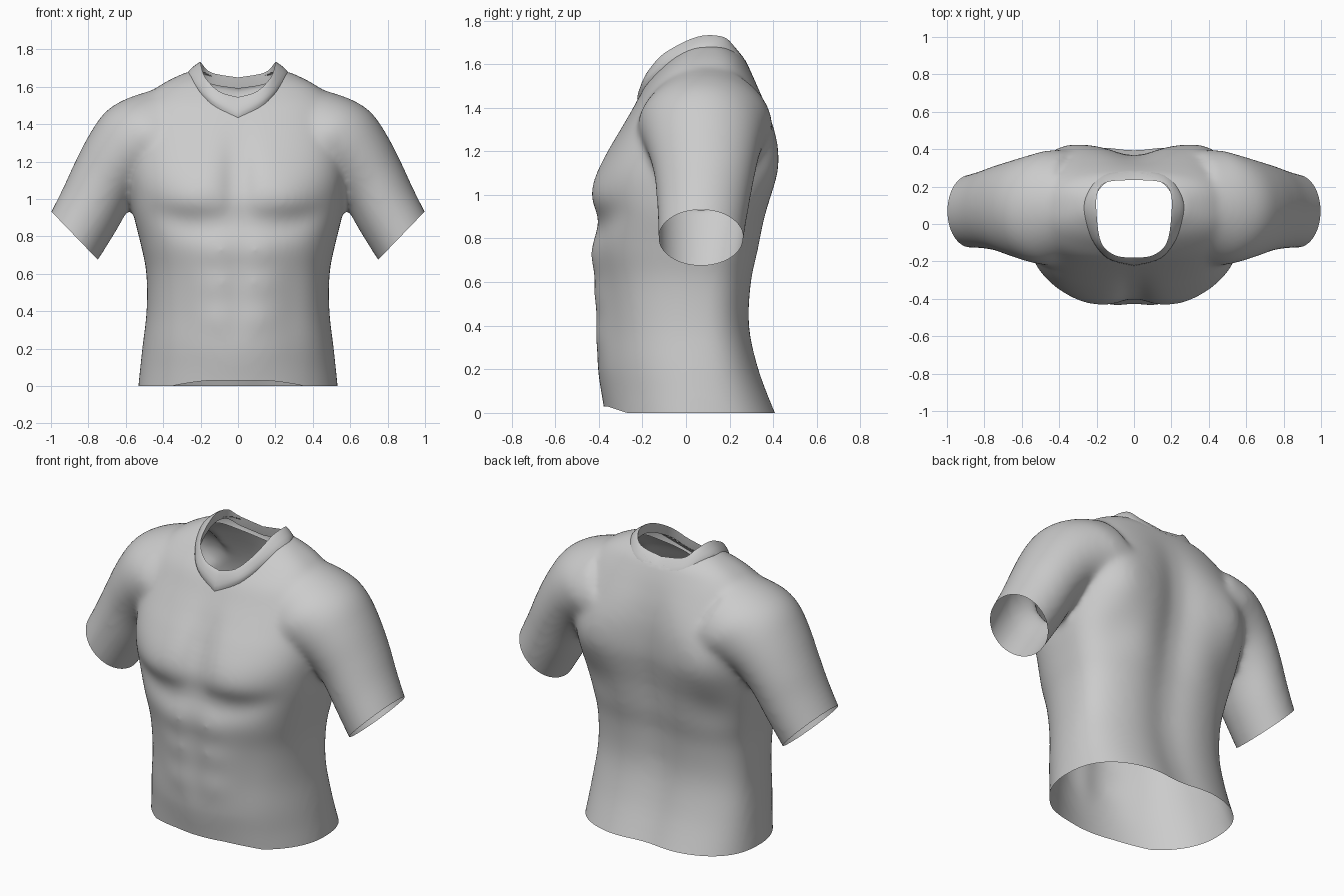
import bpy, bmesh, math
from mathutils import Vector

cube = bpy.data.objects.get("Cube")
if cube:
    bpy.data.objects.remove(cube)

fabric = bpy.data.materials.new("grey_fabric")
fabric.use_nodes = True
fabric.diffuse_color = (0.6, 0.6, 0.6, 1)
fabric.node_tree.nodes["Principled BSDF"].inputs["Base Color"].default_value = (0.6, 0.6, 0.6, 1)


def spline(rows, steps):
    """Resample a list of tuples with a Catmull-Rom curve."""
    pts = [Vector(r) for r in rows]
    out = []
    for i in range(len(pts) - 1):
        a, b, c, d = pts[max(i - 1, 0)], pts[i], pts[i + 1], pts[min(i + 2, len(pts) - 1)]
        for k in range(steps):
            t = k / steps
            out.append(0.5 * (2 * b + (c - a) * t + (2 * a - 5 * b + 4 * c - d) * t * t
                              + (3 * b - a - 3 * c + d) * t ** 3))
    return out + [pts[-1]]


def loft(bm, rings, capped):
    loops = [[bm.verts.new(p) for p in ring] for ring in rings]
    n = len(loops[0])
    for a, b in zip(loops, loops[1:]):
        for i in range(n):
            j = (i + 1) % n
            bm.faces.new((a[i], a[j], b[j], b[i]))
    if capped:
        bm.faces.new(loops[0][::-1])
        bm.faces.new(loops[-1])
    bmesh.ops.recalc_face_normals(bm, faces=bm.faces)


def gauss(v, centre, width):
    return math.exp(-((v - centre) / width) ** 2)


def power(v, e):
    return math.copysign(abs(v) ** e, v)


# Muscle relief: positive values push the cloth outwards
def front_relief(x, z):
    x = abs(x)
    fold = 0.86 + 1.3 * max(0, x - 0.2) ** 2
    r = -0.05 * gauss(x, 0, 0.08) * gauss(z, 1.12, 0.2)
    r -= 0.022 * gauss(z, fold, 0.07) * gauss(x, 0.26, 0.22)
    r += 0.018 * gauss(x, 0.24, 0.16) * gauss(z, 1.0, 0.12)
    for h in (0.36, 0.54, 0.72):
        r += 0.011 * gauss(x, 0.11, 0.09) * gauss(z, h, 0.07)
    r -= 0.012 * gauss(x, 0.3, 0.08) * gauss(z, 0.45, 0.28)
    return r - 0.01 * gauss(x, 0, 0.05) * gauss(z, 0.55, 0.25)


def back_relief(x, z):
    x = abs(x)
    depth = 0.03 + 0.03 * gauss(z, 1.1, 0.4)
    r = -depth * gauss(x, 0, 0.14) * (1 - gauss(z, 1.65, 0.22))
    r += 0.055 * gauss(x, 0.43, 0.17) * gauss(z, 1.17, 0.22)
    return r - 0.015 * gauss(x, 0.4, 0.12) * gauss(z, 0.85, 0.12)


# Torso sections: height, half width, front, back
TORSO = [(-0.08, 0.54, -0.37, 0.46), (0, 0.533, -0.378, 0.422), (0.2, 0.512, -0.405, 0.345),
         (0.4, 0.489, -0.41, 0.302), (0.6, 0.49, -0.418, 0.312), (0.75, 0.518, -0.43, 0.345),
         (0.9, 0.555, -0.416, 0.375), (1.0, 0.57, -0.428, 0.4), (1.1, 0.58, -0.41, 0.42),
         (1.2, 0.58, -0.365, 0.422), (1.3, 0.57, -0.305, 0.41), (1.4, 0.55, -0.245, 0.38),
         (1.5, 0.52, -0.188, 0.335), (1.575, 0.46, -0.125, 0.297), (1.63, 0.38, -0.07, 0.265),
         (1.68, 0.275, 0.0, 0.21)]
# Sleeve sections: outer x z, inner x z, front, back
SLEEVE = [(1.06, 0.81, 0.83, 0.55, -0.125, 0.25), (1.0, 0.93, 0.75, 0.672, -0.127, 0.264),
          (0.935, 1.06, 0.657, 0.82, -0.132, 0.287), (0.875, 1.19, 0.56, 0.985, -0.145, 0.315),
          (0.795, 1.345, 0.47, 1.07, -0.175, 0.342), (0.71, 1.465, 0.37, 1.09, -0.205, 0.37),
          (0.6, 1.535, 0.29, 1.09, -0.222, 0.395), (0.45, 1.585, 0.22, 1.05, -0.2, 0.39)]
COUNT = 120
angles = [2 * math.pi * (i + 0.5) / COUNT for i in range(COUNT)]

bm = bmesh.new()
rings = []
for z, w, front, back in spline(TORSO, 6):
    mid = 0.05 if z < 1.4 else 0.05 + (z - 1.4) * 0.2
    # The belly is rounder than the chest and back
    belly = min(1, max(0.75, 1.03 - 0.3 * z))
    ring = []
    for a in angles:
        e = belly if math.sin(a) < 0 else 0.75
        x, s = w * power(math.cos(a), e), power(math.sin(a), e)
        if s < 0:
            y = mid + s * (mid - front + front_relief(x, z))
        else:
            y = mid + s * (back - mid + back_relief(x, z))
        ring.append((x, y, z))
    rings.append(ring)
loft(bm, rings, True)

for side in (1, -1):
    rings = []
    for ox, oz, ix, iz, front, back in spline(SLEEVE, 5):
        ring = []
        for a in angles:
            t = (1 + math.cos(a)) / 2
            y = (front + back) / 2 + math.sin(a) * (back - front) / 2
            ring.append((side * (ix + (ox - ix) * t), y, iz + (oz - iz) * t))
        rings.append(ring)
    loft(bm, rings, True)

# Blend torso and sleeves into one skin
mesh = bpy.data.meshes.new("shirt_body")
bm.to_mesh(mesh)
bm.free()
shirt = bpy.data.objects.new("shirt_body", mesh)
bpy.context.collection.objects.link(shirt)
remesh = shirt.modifiers.new("blend", 'REMESH')
remesh.mode = 'VOXEL'
remesh.voxel_size = 0.015
soften = shirt.modifiers.new("soften", 'SMOOTH')
soften.factor = 0.5
soften.iterations = 24
graph = bpy.context.evaluated_depsgraph_get()
skin = bpy.data.meshes.new_from_object(shirt.evaluated_get(graph))
shirt.modifiers.clear()
shirt.data = skin

# Cut the hem, sleeve and neck openings
bm = bmesh.new()
bm.from_mesh(skin)


def cut(faces, point, normal):
    geom = set(faces)
    for f in faces:
        geom.update(f.edges)
        geom.update(f.verts)
    bmesh.ops.bisect_plane(bm, geom=list(geom), plane_co=point, plane_no=normal, clear_outer=True)


cut(bm.faces[:], (0, 0, 0), (0, 0, -1))
for side in (1, -1):
    cut([f for f in bm.faces if side * f.calc_center_median().x > 0.64],
        (side * 0.8725, 0, 0.803), (side * 0.72, 0, -0.694))

# Raise the front of the hem slightly
for v in bm.verts:
    if v.co.z < 0.2:
        lift = 0.03 * min(1, max(0, (-0.27 - v.co.y) / 0.09))
        v.co.z += lift * (1 - v.co.z / 0.2)

NECK_X, NECK_Y, NECK_MID = 0.235, 0.235, 0.04


def neck(p):
    return Vector((p.x / NECK_X, (p.y - NECK_MID) / NECK_Y))


bmesh.ops.delete(bm, context='FACES', geom=[
    f for f in bm.faces if f.calc_center_median().z > 1.3 and neck(f.calc_center_median()).length < 1])
for v in bm.verts:
    if v.is_boundary and v.co.z > 1.3:
        d = neck(v.co).normalized()
        v.co.x, v.co.y = d.x * NECK_X, NECK_MID + d.y * NECK_Y
bm.to_mesh(skin)
bm.free()

# Collar band: rows run from front centre to back centre, mirrored to a full loop
OUTER = [(0, -0.22, 1.44), (0.14, -0.18, 1.52), (0.225, -0.075, 1.6), (0.262, 0.05, 1.67),
         (0.25, 0.16, 1.665), (0.165, 0.262, 1.605), (0, 0.29, 1.57)]
TOP = [(0, -0.18, 1.545), (0.1, -0.168, 1.575), (0.175, -0.1, 1.65), (0.2, 0.05, 1.725),
       (0.195, 0.17, 1.725), (0.14, 0.225, 1.675), (0, 0.235, 1.65)]


def full_loop(half):
    pts = spline(half, 5)
    return pts + [Vector((-p.x, p.y, p.z)) for p in pts[-2:0:-1]]


outer, top = full_loop(OUTER), full_loop(TOP)
# Band profile: position from seam to rim, outward bulge, drop
PROFILE = [(0, -0.006, 0.03), (0, 0.004, 0), (0.25, 0.01, 0), (0.5, 0.011, 0), (0.75, 0.008, 0),
           (0.93, 0.004, 0), (1, 0, 0), (1, 0.004, 0.03), (1, 0.01, 0.06)]
rings = []
for t, bulge, drop in PROFILE:
    ring = []
    for o, p in zip(outer, top):
        away = Vector((o.x, o.y - NECK_MID, 0)).normalized()
        ring.append(o.lerp(p, t) + away * bulge - Vector((0, 0, drop)))
    rings.append(ring)
bm = bmesh.new()
loft(bm, rings, False)
mesh = bpy.data.meshes.new("collar")
bm.to_mesh(mesh)
bm.free()
collar = bpy.data.objects.new("collar", mesh)
bpy.context.collection.objects.link(collar)

for obj in (shirt, collar):
    obj.data.materials.clear()
    obj.data.materials.append(fabric)
    bpy.ops.object.select_all(action='DESELECT')
    obj.select_set(True)
    bpy.context.view_layer.objects.active = obj
    bpy.ops.object.shade_smooth_by_angle(angle=math.radians(50))
